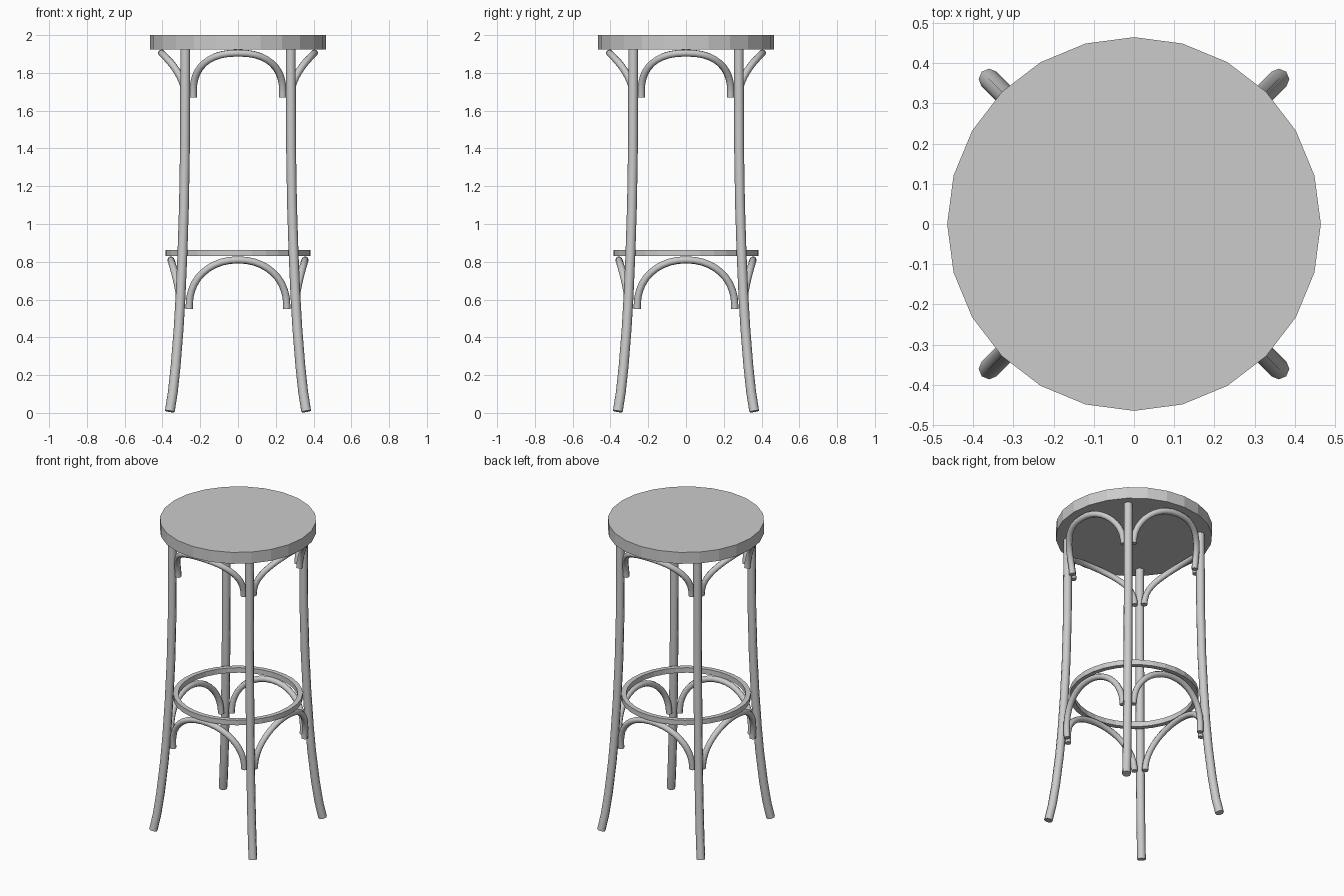
import bpy, bmesh, math
from mathutils import Matrix, Vector

if "Cube" in bpy.data.objects:
    bpy.data.objects.remove(bpy.data.objects["Cube"])

SMOOTH = math.radians(50)


def link(name, data):
    ob = bpy.data.objects.new(name, data)
    bpy.context.collection.objects.link(ob)
    bpy.ops.object.select_all(action='DESELECT')
    ob.select_set(True)
    bpy.context.view_layer.objects.active = ob
    return ob


def tube(name, points, radius, angle):
    """Round eight-sided rod along points, turned about z."""
    cu = bpy.data.curves.new(name, 'CURVE')
    cu.dimensions = '3D'
    cu.bevel_depth = radius
    cu.bevel_resolution = 2
    cu.use_fill_caps = True
    sp = cu.splines.new('POLY')
    sp.points.add(len(points) - 1)
    rot = Matrix.Rotation(angle, 3, 'Z')
    for p, co in zip(sp.points, points):
        p.co = (*(rot @ Vector(co)), 1)
    ob = link(name, cu)
    bpy.ops.object.convert(target='MESH')
    ob = bpy.context.object
    bpy.ops.object.shade_smooth_by_angle(angle=SMOOTH)
    return ob


def lathe(name, profile, sides):
    """Closed (radius, z) profile swept round z; radius 0 closes the axis."""
    bm = bmesh.new()
    vs = [bm.verts.new((r, 0, z)) for r, z in profile]
    edges = [bm.edges.new((vs[i], vs[(i + 1) % len(vs)])) for i in range(len(vs))]
    bmesh.ops.spin(bm, geom=vs + edges, cent=(0, 0, 0), axis=(0, 0, 1),
                   angle=math.tau, steps=sides, use_duplicate=False)
    bmesh.ops.remove_doubles(bm, verts=bm.verts, dist=1e-4)
    bmesh.ops.recalc_face_normals(bm, faces=bm.faces)
    me = bpy.data.meshes.new(name)
    bm.to_mesh(me)
    bm.free()
    return link(name, me)


def arch(half, z_end, z_spring, z_top, d_end, d_top, squareness, bow):
    """Bentwood arch facing -y that leans outward as it rises."""
    pts = [(half, z_end)]
    n = 20
    for i in range(n + 1):
        t = math.pi * i / n
        c, s = math.cos(t), max(math.sin(t), 0)
        pts.append((half * math.copysign(abs(c) ** squareness, c),
                    z_spring + (z_top - z_spring) * s ** squareness))
    pts.append((-half, z_end))
    return [(x, -(d_end + (d_top - d_end) * ((z - z_end) / (z_top - z_end)) ** bow), z)
            for x, z in pts]


# Seat: 24-sided disc
bpy.ops.mesh.primitive_cylinder_add(vertices=24, radius=0.465, depth=0.075,
                                    location=(0, 0, 1.9625))
bpy.context.object.name = "seat"

# Foot ring
lathe("foot_ring", [(0.355, 0.83), (0.385, 0.83), (0.385, 0.863), (0.355, 0.863)], 32)

# Splayed legs on the diagonals, with their bracing arches on the four sides
leg = [(0.361, 0.008), (0.345, 0.11), (0.330, 0.25), (0.314, 0.45), (0.304, 0.62),
       (0.294, 0.85), (0.286, 1.1), (0.281, 1.4), (0.279, 1.93)]
leg_path = [(x, -x, z) for x, z in leg]
upper = arch(0.237, 1.67, 1.70, 1.905, 0.279, 0.405, 0.85, 2.0)
lower = arch(0.258, 0.55, 0.57, 0.81, 0.303, 0.355, 0.95, 1.6)
corners = ["front_right", "back_right", "back_left", "front_left"]
sides = ["front", "right", "back", "left"]
for i in range(4):
    a = i * math.pi / 2
    tube(corners[i] + "_leg", leg_path, 0.026, a)
    tube(sides[i] + "_seat_arch", upper, 0.019, a)
    tube(sides[i] + "_foot_arch", lower, 0.019, a)
